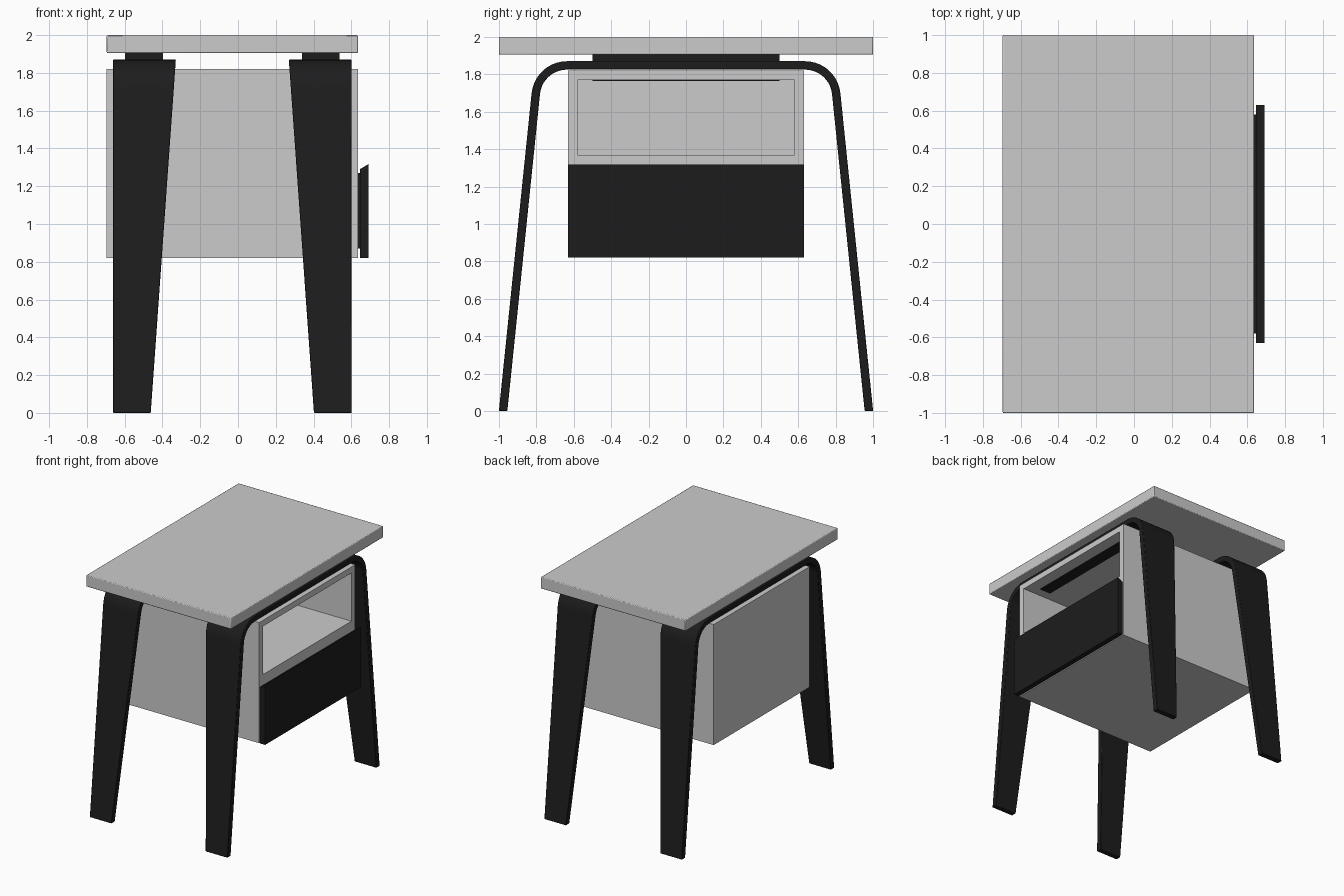
import bpy, bmesh, math
from mathutils import Vector

if "Cube" in bpy.data.objects:
    bpy.data.objects.remove(bpy.data.objects["Cube"])

black = bpy.data.materials.new("black_finish")
black.diffuse_color = (0.012, 0.012, 0.012, 1)
black.use_nodes = True
black.node_tree.nodes["Principled BSDF"].inputs["Base Color"].default_value = black.diffuse_color
CX = -0.03  # mid plane of the body, slightly off x = 0 because of the drawer front


def finish(name, bm, mat=None, bevel=0.0, smooth=False):
    bmesh.ops.recalc_face_normals(bm, faces=bm.faces[:])
    me = bpy.data.meshes.new(name)
    bm.to_mesh(me)
    bm.free()
    ob = bpy.data.objects.new(name, me)
    bpy.context.collection.objects.link(ob)
    if mat:
        me.materials.append(mat)
    if bevel:
        m = ob.modifiers.new("soft_edges", 'BEVEL')
        m.width, m.segments, m.limit_method = bevel, 2, 'ANGLE'
        m.angle_limit = math.radians(40)
    if smooth:
        bpy.ops.object.select_all(action='DESELECT')
        ob.select_set(True)
        bpy.context.view_layer.objects.active = ob
        bpy.ops.object.shade_smooth_by_angle(angle=math.radians(30))
    return ob


def box_bm(x, y, z):
    bm = bmesh.new()
    bmesh.ops.create_cube(bm, size=1)
    for v in bm.verts:
        v.co = Vector([(r[0] + r[1]) / 2 + c * (r[1] - r[0]) for c, r in zip(v.co, (x, y, z))])
    return bm


# table top
finish("table_top", box_bm((-0.695, 0.635), (-1, 1), (1.905, 2)), bevel=0.006, smooth=True)

# cabinet with an open niche in its upper half
bm = box_bm((-0.695, 0.635), (-0.63, 0.63), (0.82, 1.82))
bmesh.ops.bisect_plane(bm, geom=bm.verts[:] + bm.edges[:] + bm.faces[:],
                       plane_co=(0, 0, 1.32), plane_no=(0, 0, 1))
front = [f for f in bm.faces if f.calc_center_median().x > 0.6 and f.calc_center_median().z > 1.32]
bmesh.ops.inset_individual(bm, faces=front, thickness=0.05, use_even_offset=True)
back = bmesh.ops.extrude_discrete_faces(bm, faces=front)["faces"]
bmesh.ops.translate(bm, vec=(-1.28, 0, 0), verts=list({v for f in back for v in f.verts}))
finish("cabinet", bm)

# mounting strip on the niche ceiling
finish("niche_ceiling_strip", box_bm((0.435, 0.535), (-0.5, 0.5), (1.765, 1.79)), black)

# drawer front with slanted grip edge, and its backing
finish("drawer_backing", box_bm((0.63, 0.647), (-0.58, 0.58), (0.87, 1.27)), black)
bm = box_bm((0.645, 0.69), (-0.63, 0.63), (0.82, 1.317))
for v in bm.verts:
    if v.co.z > 1 and v.co.x < 0.66:
        v.co.z = 1.29
finish("drawer_front", bm, black)


# bent leg frames: one strip running up, across and down, tapering in width
def leg_stations():
    tilt, r, t, n = math.atan(0.103), 0.19, 0.045, 10
    half = [((0.636 + r * math.sin(a), 1.68 + r * math.cos(a)),
             (0.636 + (r - t) * math.sin(a), 1.68 + (r - t) * math.cos(a)))
            for a in [(math.pi / 2 - tilt) * i / n for i in range(n + 1)]]
    half.append(((1.0, 0.0), (1.0 - t / math.cos(tilt), 0.0)))
    mirrored = [tuple((-y, z) for y, z in s) for s in reversed(half)]
    return mirrored + half


def leg_frame(name, side):
    bm = bmesh.new()
    rings = []
    for outer, inner in leg_stations():
        ring = []
        for (y, z), flip in ((outer, 0), (inner, 1)):
            width = 0.2 + 0.133 * z / 1.87
            xs = [CX + side * 0.632, CX + side * (0.632 - width)]
            ring += [bm.verts.new((x, y, z)) for x in (xs[::-1] if flip else xs)]
        rings.append(ring)
    for a, b in zip(rings, rings[1:]):
        for i in range(4):
            j = (i + 1) % 4
            bm.faces.new((a[i], a[j], b[j], b[i]))
    bm.faces.new(rings[0])
    bm.faces.new(rings[-1])
    finish(name, bm, black, bevel=0.004, smooth=True)


for name, side in (("left", -1), ("right", 1)):
    leg_frame(name + "_leg_frame", side)
    # spacer between leg frame and top
    c = CX + side * 0.468
    finish(name + "_top_spacer", box_bm((c - 0.1, c + 0.1), (-0.5, 0.5), (1.86, 1.91)), black)
